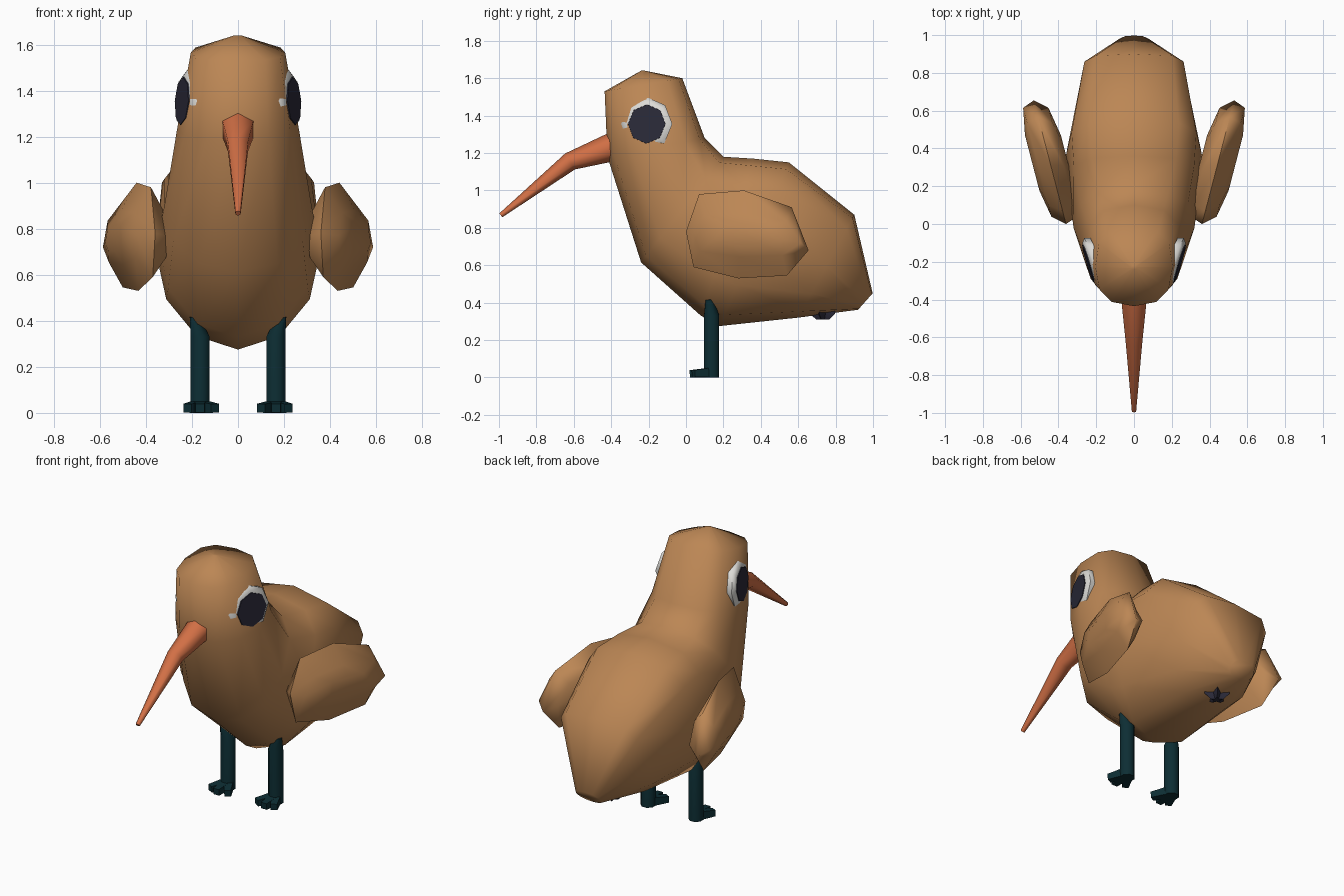
import bpy, bmesh, math
from mathutils import Vector

cube = bpy.data.objects.get("Cube")
if cube:
    bpy.data.objects.remove(cube, do_unlink=True)


def material(name, rgb):
    m = bpy.data.materials.new(name)
    m.use_nodes = True
    m.diffuse_color = (*rgb, 1)
    bsdf = m.node_tree.nodes["Principled BSDF"]
    bsdf.inputs["Base Color"].default_value = (*rgb, 1)
    bsdf.inputs["Roughness"].default_value = 0.8
    return m


BROWN = material("feather_brown", (0.50, 0.24, 0.09))
ORANGE = material("beak_orange", (0.64, 0.16, 0.06))
TEAL = material("leg_teal", (0.004, 0.027, 0.034))
WHITE = material("eye_white", (0.72, 0.71, 0.68))
NAVY = material("pupil_navy", (0.024, 0.023, 0.041))


def loft(name, rings, mat, angle=30):
    """Skin a list of equal-sized point rings and cap both ends."""
    bm = bmesh.new()
    loops = [[bm.verts.new(p) for p in ring] for ring in rings]
    n = len(loops[0])
    for a, b in zip(loops, loops[1:]):
        for i in range(n):
            j = (i + 1) % n
            bm.faces.new((a[i], a[j], b[j], b[i]))
    bm.faces.new(loops[0])
    bm.faces.new(loops[-1])
    bmesh.ops.recalc_face_normals(bm, faces=bm.faces)
    mesh = bpy.data.meshes.new(name)
    bm.to_mesh(mesh)
    bm.free()
    mesh.materials.append(mat)
    ob = bpy.data.objects.new(name, mesh)
    bpy.context.collection.objects.link(ob)
    bpy.ops.object.select_all(action="DESELECT")
    ob.select_set(True)
    bpy.context.view_layer.objects.active = ob
    bpy.ops.object.shade_smooth_by_angle(angle=math.radians(angle))
    return ob


def circle(center, u, v, r, n, phase=0.0):
    c = Vector(center)
    return [c + (u * math.cos(t) + v * math.sin(t)) * r
            for t in (math.tau * i / n + phase for i in range(n))]


def tube(name, points, radii, n, mat, phase=0.0, angle=30):
    """Tapered tube along a path, with one side axis kept level."""
    pts = [Vector(p) for p in points]
    rings = []
    for i, p in enumerate(pts):
        d = (pts[min(i + 1, len(pts) - 1)] - pts[max(i - 1, 0)]).normalized()
        v = d.cross(Vector((1, 0, 0))).normalized()
        rings.append(circle(p, v.cross(d), v, radii[i], n, phase))
    return loft(name, rings, mat, angle)


# Body and head: front (y, z), back (y, z), half width, front and back squareness
sections = [
    ((-0.24, 1.64), (-0.22, 1.64), 0.015, 1, 1),
    ((-0.435, 1.53), (-0.02, 1.60), 0.205, 0.8, 0.7),
    ((-0.42, 1.18), (0.10, 1.28), 0.265, 1, 0.75),
    ((-0.24, 0.615), (0.20, 1.18), 0.32, 0.9, 0.8),
    ((0.08, 0.33), (0.36, 1.17), 0.35, 1, 0.65),
    ((0.18, 0.275), (0.55, 1.15), 0.36, 1, 0.6),
    ((0.60, 0.32), (0.90, 0.87), 0.28, 0.9, 0.45),
    ((0.92, 0.362), (0.998, 0.45), 0.085, 0.9, 0.8),
]
rings = []
for front, back, width, p_front, p_back in sections:
    f, b = Vector((0, *front)), Vector((0, *back))
    ring = []
    for i in range(12):
        t = math.tau * i / 12
        c, s = round(math.cos(t), 4), round(math.sin(t), 4)
        p = p_front if c < 0 else p_back
        c = math.copysign(abs(c) ** p, c)
        s = math.copysign(abs(s) ** p, s)
        ring.append((f + b) / 2 + (b - f) / 2 * c + Vector((s * width, 0, 0)))
    rings.append(ring)
loft("body", rings, BROWN, 100)

# Beak
tube("beak", [(0, -0.385, 1.235), (0, -0.62, 1.155), (0, -0.99, 0.867)],
     [0.078, 0.05, 0.013], 6, ORANGE, math.pi / 6, 65)

# Dark star-shaped vent under the tail
star = []
for z, k in ((0.37, 1), (0.34, 1), (0.31, 0.5)):
    star.append([(k * r * math.sin(t), 0.735 + k * r * math.cos(t), z)
                 for r, t in ((0.075 if i % 2 else 0.035, math.tau * i / 10)
                              for i in range(10))])
loft("vent", star, NAVY)

wing_outline = [(0, 0.78), (0.07, 0.98), (0.31, 1.0), (0.565, 0.91),
                (0.655, 0.68), (0.54, 0.545), (0.28, 0.53), (0.04, 0.59)]

for side, label in ((1, "left"), (-1, "right")):
    # Wing: swept plate with a bulge on both faces
    layers = []
    for scale_y, scale_z, offset in ((0.45, 0.25, -0.095), (0.88, 0.5, -0.067),
                                     (1, 1, 0), (0.88, 0.5, 0.067),
                                     (0.45, 0.25, 0.095)):
        layer = []
        for y, z in wing_outline:
            y = 0.32 + (y - 0.32) * scale_y
            z = 0.76 + (z - 0.76) * scale_z
            layer.append((side * (0.36 + 0.26 * y + offset), y, z))
        layers.append(layer)
    loft(label + "_wing", layers, BROWN, 65)

    # Eye: bevelled white octagon with a thin pupil plate
    normal = Vector((side, -0.3, 0.06)).normalized()
    u = Vector((0, 0, 1)).cross(normal).normalized()
    v = normal.cross(u)

    def disc(depth, r):
        return circle((side * (0.24 + depth), -0.21, 1.355), u, v, r, 8)

    loft(label + "_eye", [disc(-0.05, 0.143), disc(-0.018, 0.143),
                          disc(0, 0.115)], WHITE, 60)
    loft(label + "_pupil", [disc(-0.002, 0.105), disc(0.005, 0.104)], NAVY)

    # Leg and three toes
    x = side * 0.165
    tube(label + "_leg", [(x, 0.137, 0), (x, 0.137, 0.33),
                          (x + side * 0.025, 0.125, 0.42)],
         [0.044, 0.044, 0.022], 8, TEAL, math.pi / 8, 60)
    for name, spread, tip in (("inner", -0.065, 0.04), ("middle", 0, 0.02),
                              ("outer", 0.055, 0.04)):
        tube(f"{label}_{name}_toe",
             [(x, 0.15, 0.028), (x + side * spread, tip, 0.02)],
             [0.038, 0.027], 4, TEAL, math.pi / 4)
